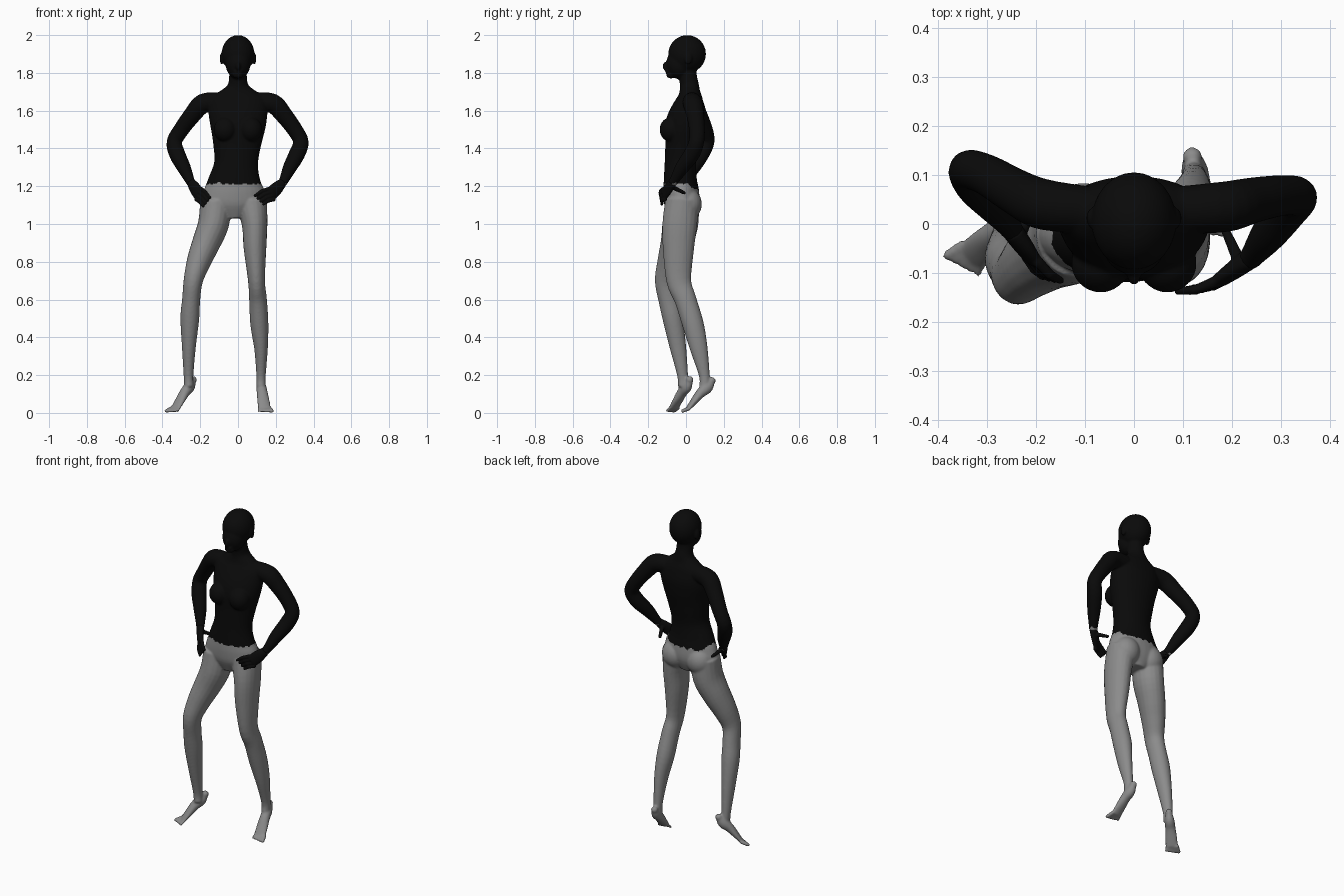
import bpy
import bmesh
import math
from mathutils import Vector, Matrix, noise

default_cube = bpy.data.objects.get("Cube")
if default_cube:
    bpy.data.objects.remove(default_cube, do_unlink=True)


def make_material(name, value):
    mat = bpy.data.materials.new(name)
    mat.use_nodes = True
    colour = (value, value, value, 1)
    mat.diffuse_color = colour
    shader = next(n for n in mat.node_tree.nodes if n.type == "BSDF_PRINCIPLED")
    shader.inputs["Base Color"].default_value = colour
    return mat


grey = make_material("grey skin", .26)
black = make_material("black top", .003)


def spline(a, b, c, d, t):
    """Smooth value between b and c."""
    return b + (c - a + (2 * a - 5 * b + 4 * c - d + (3 * (b - c) + d - a) * t) * t) * t / 2


def tube(bm, stations, side=(1, 0, 0), sides=20, steps=4):
    """Loft elliptical rings along stations of x, y, z, radius and optional depth."""
    rows = [s if len(s) == 5 else (*s, s[-1]) for s in stations]
    rows = [rows[0], *rows, rows[-1]]
    samples = []
    for i in range(len(rows) - 3):
        for k in range(steps):
            samples.append([spline(*v, k / steps) for v in zip(*rows[i:i + 4])])
    samples.append(rows[-1])
    points = [Vector(s[:3]) for s in samples]
    rings = []
    for i, s in enumerate(samples):
        along = (points[min(i + 1, len(points) - 1)] - points[max(i - 1, 0)]).normalized()
        across = Vector(side)
        across = (across - along * across.dot(along)).normalized()
        depth = along.cross(across)
        ring = []
        for j in range(sides):
            a = math.tau * j / sides
            ring.append(bm.verts.new(points[i] + across * s[3] * math.cos(a) + depth * s[4] * math.sin(a)))
        rings.append(ring)
    faces = [bm.faces.new(rings[0][::-1]), bm.faces.new(rings[-1])]
    for low, high in zip(rings, rings[1:]):
        for j in range(sides):
            k = (j + 1) % sides
            faces.append(bm.faces.new((low[j], low[k], high[k], high[j])))
    bmesh.ops.recalc_face_normals(bm, faces=faces)


def ball(bm, centre, radii):
    shape = Matrix.Translation(centre) @ Matrix.Diagonal((*radii, 1))
    bmesh.ops.create_uvsphere(bm, u_segments=24, v_segments=16, radius=1, matrix=shape)


def capsule(bm, start, end, radius, tip_scale=.8):
    """A finger or toe with rounded ends."""
    tip = radius * tip_scale
    axis = (end - start).normalized()
    side = axis.orthogonal()
    tube(bm, [(*start, radius), (*end, tip)], side, sides=12, steps=2)
    ball(bm, start, [radius] * 3)
    ball(bm, end, [tip] * 3)


def fuse(name, bm, voxel, smoothing, materials):
    """Merge overlapping volumes into one smooth skin."""
    mesh = bpy.data.meshes.new(name)
    bm.to_mesh(mesh)
    bm.free()
    ob = bpy.data.objects.new(name, mesh)
    bpy.context.collection.objects.link(ob)
    remesh = ob.modifiers.new("skin", "REMESH")
    remesh.mode = "VOXEL"
    remesh.voxel_size = voxel
    smooth = ob.modifiers.new("soften", "SMOOTH")
    smooth.factor = .5
    smooth.iterations = smoothing
    graph = bpy.context.evaluated_depsgraph_get()
    skin = bpy.data.meshes.new_from_object(ob.evaluated_get(graph))
    ob.modifiers.clear()
    ob.data = skin
    skin.materials.clear()
    for mat in materials:
        skin.materials.append(mat)
    for face in skin.polygons:
        face.use_smooth = True
        face.material_index = 0
    return ob


body = bmesh.new()

# Torso and neck
tube(body, [
    (-.02, -.02, 1.03, .06, .06), (-.022, -.02, 1.1, .165, .09),
    (-.02, -.025, 1.17, .163, .094), (-.018, -.03, 1.23, .14, .088),
    (-.01, -.03, 1.32, .116, .083), (-.005, -.02, 1.42, .127, .09),
    (0, -.01, 1.52, .147, .1), (0, .01, 1.6, .157, .09),
    (0, .02, 1.66, .15, .07), (0, .02, 1.7, .1, .055),
    (0, .018, 1.735, .056, .05), (0, .01, 1.78, .047, .048),
    (0, .005, 1.84, .045, .05)], sides=32)

# Chest, seat and ears in pairs
for s in (-1, 1):
    ball(body, (s * .068, -.08, 1.5), (.06, .06, .065))
    ball(body, (s * .083 - .02, .008, 1.105), (.08, .076, .085))
    ball(body, (s * .087, .012, 1.875), (.01, .02, .032))

# Head
ball(body, (0, .006, 1.9), (.087, .1, .1))
ball(body, (0, -.036, 1.85), (.066, .068, .083))
ball(body, (0, -.08, 1.79), (.03, .025, .02))
ball(body, (0, -.106, 1.835), (.013, .019, .025))
ball(body, (0, -.095, 1.805), (.024, .014, .012))

# Legs
tube(body, [
    (.07, -.02, 1.12, .085, .09), (.088, -.033, 1, .068, .092),
    (.09, -.04, .87, .06, .083), (.098, -.038, .7, .045, .066),
    (.106, -.003, .6, .047, .058), (.113, .037, .47, .048, .057),
    (.122, .068, .34, .036, .047), (.122, .097, .2, .025, .029),
    (.122, .1, .14, .025, .03)])
tube(body, [
    (-.115, -.02, 1.12, .085, .09), (-.13, -.03, 1, .082, .095),
    (-.168, -.05, .9, .075, .085), (-.208, -.08, .8, .064, .072),
    (-.237, -.105, .7, .051, .06), (-.248, -.09, .6, .048, .056),
    (-.255, -.07, .5, .05, .054), (-.26, -.043, .35, .037, .044),
    (-.262, -.018, .2, .026, .029), (-.26, -.015, .14, .025, .028)])


def foot(heel, toe_base, inner):
    """Raised heel to the ball of the foot, then five toes."""
    heel, toe_base = Vector(heel), Vector(toe_base)
    run = toe_base - heel
    ahead = Vector((run.x, run.y, 0)).normalized()
    side = ahead.cross(Vector((0, 0, 1)))
    profile = [(0, 0, .016, .019), (.2, -.006, .027, .031), (.48, .004, .029, .026),
               (.78, .002, .034, .018), (1, 0, .035, .012)]
    rows = []
    for t, lift, wide, deep in profile:
        rows.append((*(heel + run * t + Vector((0, 0, lift))), wide, deep))
    tube(body, rows, side)
    ball(body, heel, (.02, .02, .02))
    for k in range(5):
        place = inner * (2 - k)
        base = toe_base + side * place * .0145
        reach = .036 - .005 * k
        tip = base + ahead * reach + side * place * .003
        tip.z = .01
        capsule(body, base, tip, .0115 - .001 * k, .9)


foot((.119, .137, .17), (.14, .012, .024), -1)
foot((-.238, .02, .175), (-.33, -.065, .026), 1)

# Arms down to the wrists
tube(body, [
    (.1, .03, 1.65, .048), (.185, .035, 1.638, .052), (.24, .048, 1.58, .047),
    (.3, .058, 1.5, .042), (.333, .055, 1.435, .041), (.312, .03, 1.37, .043),
    (.275, -.02, 1.3, .037), (.245, -.06, 1.235, .026), (.235, -.073, 1.215, .024)], (0, 1, 0))
tube(body, [
    (-.1, .03, 1.65, .048), (-.185, .04, 1.638, .052), (-.24, .065, 1.58, .047),
    (-.3, .1, 1.5, .042), (-.337, .11, 1.435, .041), (-.322, .08, 1.37, .043),
    (-.287, .04, 1.3, .037), (-.257, 0, 1.235, .026), (-.247, -.015, 1.215, .024)], (0, 1, 0))

figure = fuse("body", body, .006, 5, [grey, black])

# Ragged lower hem of the top, dropping towards the back
for face in figure.data.polygons:
    c = face.center
    hem = 1.213 - .03 * min(max(c.y / .05, 0), 1)
    hem += .014 * noise.noise(Vector((c.x, c.y, 0)) * 45)
    face.material_index = int(c.z > hem)


def hand(name, wrist, knuckles, tips, thumb):
    """Palm resting on the hip with four fingers forward and the thumb back."""
    bm = bmesh.new()
    wrist, thumb = Vector(wrist), Vector(thumb)
    first, last = (Vector(k) for k in knuckles)
    tip_first, tip_last = (Vector(t) for t in tips)
    middle = (first + last) / 2
    centre = wrist.lerp(middle, .5)
    tube(bm, [(*wrist, .024, .022), (*centre, .035, .019), (*middle, .036, .014)], last - first)
    for k in range(4):
        start = first.lerp(last, k / 3)
        end = tip_first.lerp(tip_last, k / 3)
        bend = start.lerp(end, .5) + Vector((0, -.006, .006))
        capsule(bm, start, bend, .0115, .9)
        capsule(bm, bend, end, .0105, .75)
    capsule(bm, wrist.lerp(middle, .3), thumb, .014, .65)
    fuse(name, bm, .004, 3, [black])


hand("left_hand", (.237, -.07, 1.22), [(.16, -.12, 1.185), (.188, -.112, 1.13)],
     [(.09, -.137, 1.15), (.135, -.128, 1.105)], (.185, -.01, 1.165))
hand("right_hand", (-.249, -.012, 1.22), [(-.195, -.078, 1.185), (-.22, -.065, 1.13)],
     [(-.15, -.115, 1.14), (-.185, -.108, 1.095)], (-.205, .035, 1.165))
